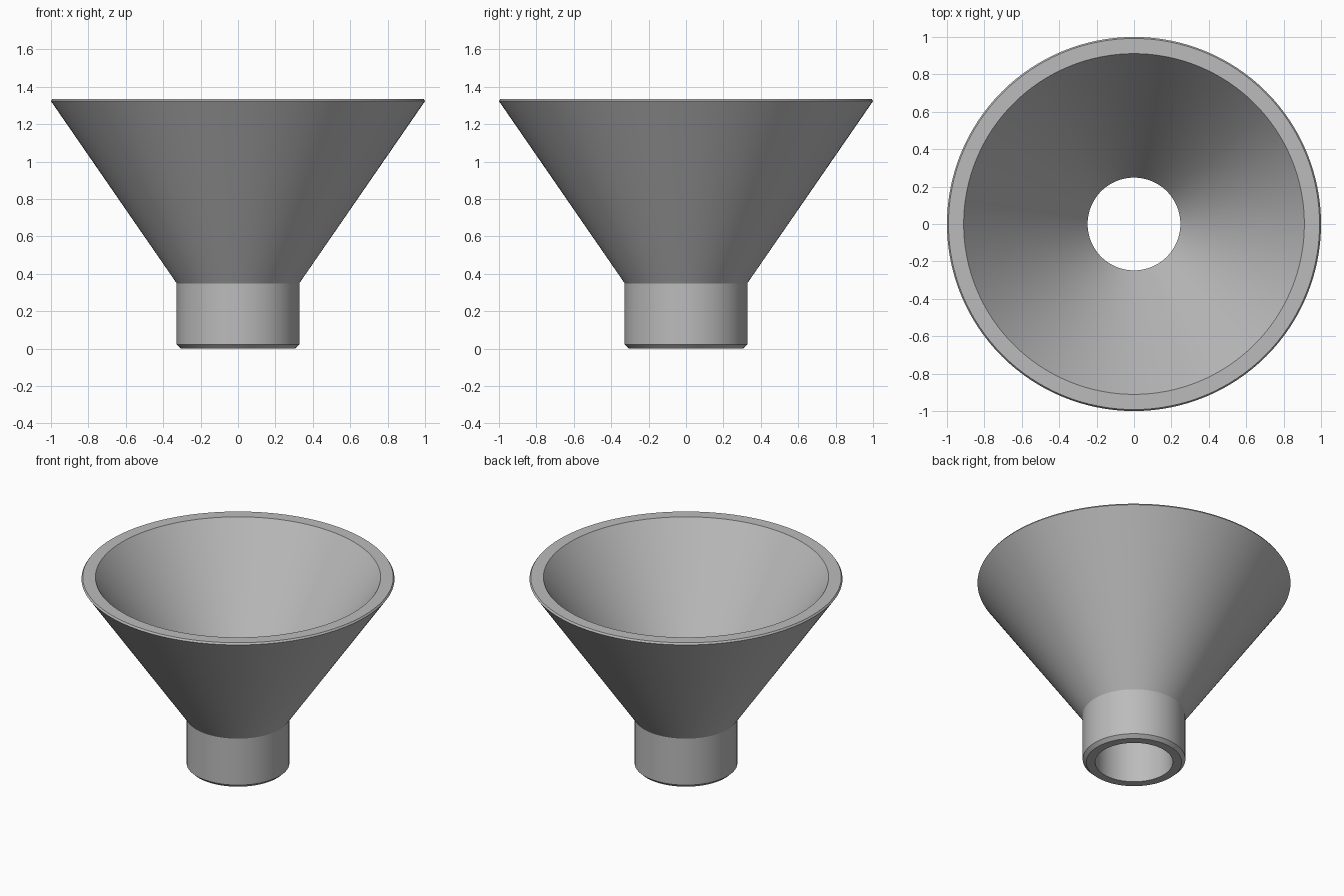
import bpy
import bmesh
import math

cube = bpy.data.objects.get("Cube")
if cube:
    bpy.data.objects.remove(cube, do_unlink=True)

# Plain grey material
grey = bpy.data.materials.new("plain_grey")
grey.use_nodes = True
colour = (0.5, 0.5, 0.5, 1.0)
grey.diffuse_color = colour
grey.node_tree.nodes["Principled BSDF"].inputs["Base Color"].default_value = colour


def lathe(name, profile, segments, material):
    """Revolve a closed (radius, height) profile around z."""
    bm = bmesh.new()
    rings = []
    for i in range(segments):
        a = 2 * math.pi * i / segments
        rings.append([bm.verts.new((r * math.cos(a), r * math.sin(a), z))
                      for r, z in profile])
    n = len(profile)
    for i in range(segments):
        here, there = rings[i], rings[(i + 1) % segments]
        for j in range(n):
            k = (j + 1) % n
            bm.faces.new((here[j], there[j], there[k], here[k]))
    bmesh.ops.recalc_face_normals(bm, faces=bm.faces)
    mesh = bpy.data.meshes.new(name)
    bm.to_mesh(mesh)
    bm.free()
    mesh.materials.append(material)
    obj = bpy.data.objects.new(name, mesh)
    bpy.context.collection.objects.link(obj)
    return obj


# Hollow funnel: chamfered spout, flared cone, flat rim, inner cone, bore
funnel = lathe("funnel_body", [
    (0.305, 0.0), (0.328, 0.022),
    (0.328, 0.349), (1.0, 1.323),
    (0.992, 1.335), (0.911, 1.335),
    (0.248, 0.375), (0.248, 0.0),
], 128, grey)

bpy.ops.object.select_all(action='DESELECT')
funnel.select_set(True)
bpy.context.view_layer.objects.active = funnel
bpy.ops.object.shade_smooth_by_angle(angle=math.radians(25))
